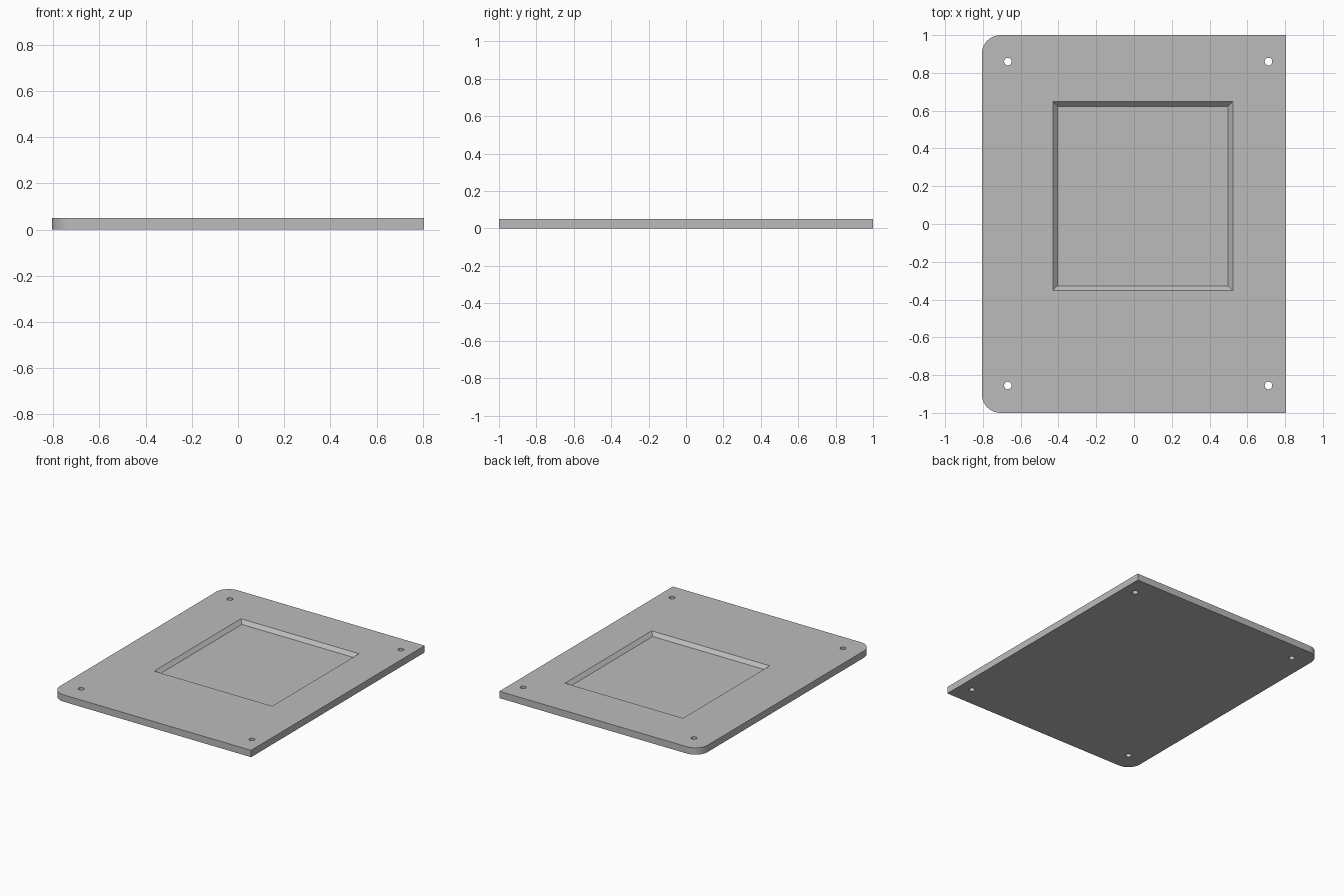
import bpy, bmesh
from math import radians, cos, sin

cube = bpy.data.objects.get("Cube")
if cube:
    bpy.data.objects.remove(cube, do_unlink=True)

HALF_X, HALF_Y, THICK = 0.806, 1.0, 0.05
CORNER = 0.1
DEPTH = 0.025

grey = bpy.data.materials.new("plate grey")
grey.use_nodes = True
grey.diffuse_color = (0.5, 0.5, 0.5, 1)
grey.node_tree.nodes["Principled BSDF"].inputs["Base Color"].default_value = (0.5, 0.5, 0.5, 1)


def loft(name, bottom, top, z0, z1):
    """Closed solid between two outlines with equal point counts."""
    bm = bmesh.new()
    low = [bm.verts.new((x, y, z0)) for x, y in bottom]
    high = [bm.verts.new((x, y, z1)) for x, y in top]
    bm.faces.new(low[::-1])
    bm.faces.new(high)
    for i in range(len(low)):
        j = (i + 1) % len(low)
        bm.faces.new((low[i], low[j], high[j], high[i]))
    mesh = bpy.data.meshes.new(name)
    bm.to_mesh(mesh)
    bm.free()
    mesh.materials.append(grey)
    obj = bpy.data.objects.new(name, mesh)
    bpy.context.collection.objects.link(obj)
    return obj


def arc(cx, cy, r, start, end, steps):
    angles = [radians(start + (end - start) * i / steps) for i in range(steps + 1)]
    return [(cx + r * cos(a), cy + r * sin(a)) for a in angles]


def rectangle(x0, x1, y0, y1):
    return [(x0, y0), (x1, y0), (x1, y1), (x0, y1)]


# Plate with square corners on its left side and rounded ones on its right
cx, cy = CORNER - HALF_X, HALF_Y - CORNER
outline = [(HALF_X, -HALF_Y), (HALF_X, HALF_Y)]
outline += arc(cx, cy, CORNER, 90, 180, 16) + arc(cx, -cy, CORNER, 180, 270, 16)
plate = loft("plate", outline, outline, 0, THICK)

# Recess with sloping walls, extended above the surface for a clean cut
x0, x1, y0, y1 = -0.43, 0.523, -0.352, 0.648
rise = 0.02
cutters = [loft("recess_cutter",
                rectangle(x0 + DEPTH, x1 - DEPTH, y0 + DEPTH, y1 - DEPTH),
                rectangle(x0 - rise, x1 + rise, y0 - rise, y1 + rise),
                THICK - DEPTH, THICK + rise)]

# Four through holes for screws
for x in (-0.668, 0.712):
    for y in (-0.855, 0.86):
        ring = arc(x, y, 0.02, 0, 360, 32)[:-1]
        cutters.append(loft("hole_cutter", ring, ring, -rise, THICK + rise))

bpy.context.view_layer.objects.active = plate
for cutter in cutters:
    cutter.hide_render = True
    cut = plate.modifiers.new("cut", "BOOLEAN")
    cut.operation = "DIFFERENCE"
    cut.solver = "EXACT"
    cut.object = cutter
    bpy.ops.object.modifier_apply(modifier=cut.name)
    bpy.data.objects.remove(cutter, do_unlink=True)

# Smooth shading on the curves, crisp edges elsewhere
bpy.ops.object.select_all(action="DESELECT")
plate.select_set(True)
bpy.ops.object.shade_smooth_by_angle(angle=radians(30))
